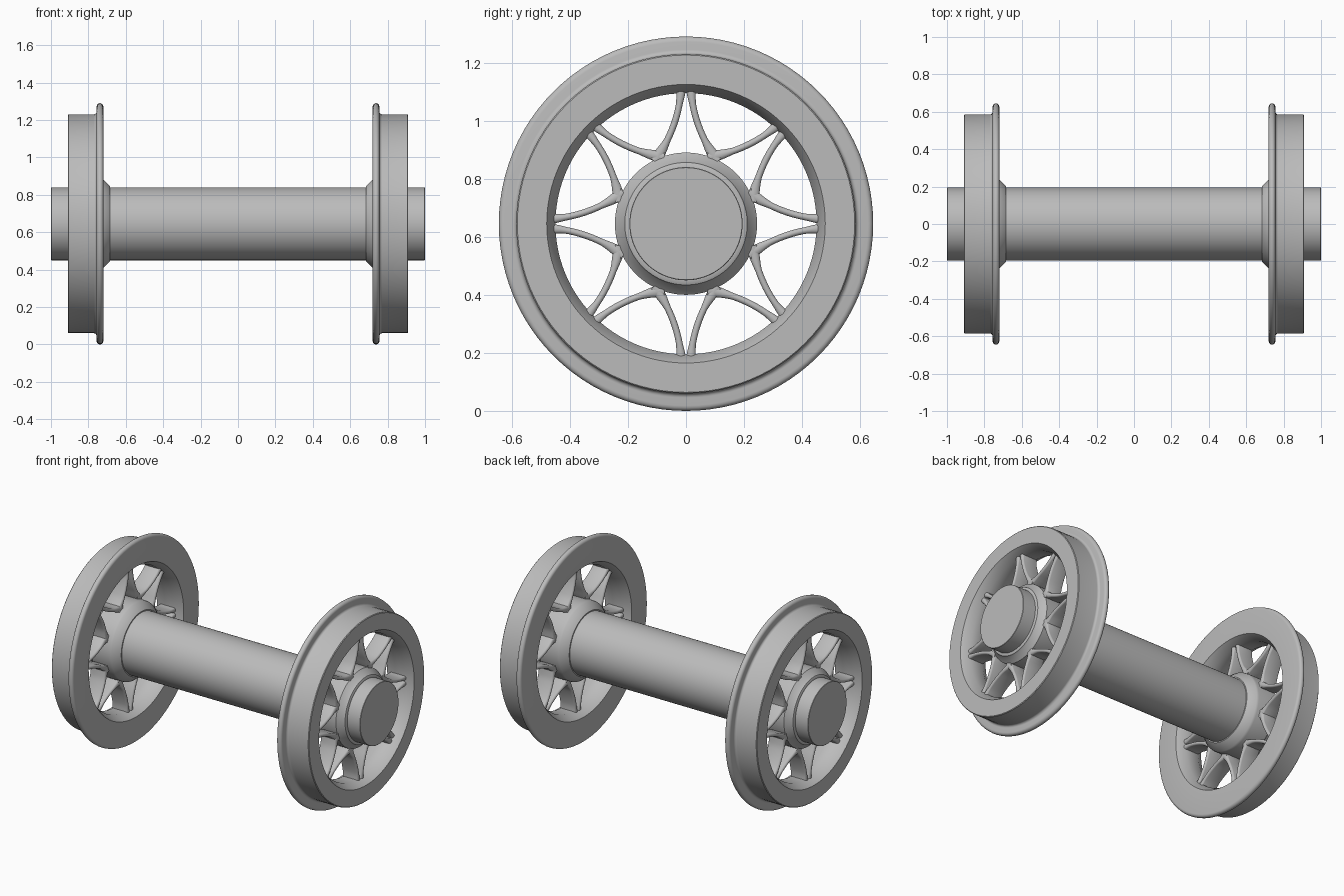
import bpy, bmesh, math
from mathutils import Vector, Matrix

cube = bpy.data.objects.get("Cube")
if cube:
    bpy.data.objects.remove(cube, do_unlink=True)

CENTRE_Z = 0.645
steel = bpy.data.materials.new("grey steel")
steel.use_nodes = True
grey = (0.5, 0.5, 0.5, 1)
steel.diffuse_color = grey
steel.node_tree.nodes["Principled BSDF"].inputs["Base Color"].default_value = grey


def finish(name, bm, angle=35):
    bmesh.ops.recalc_face_normals(bm, faces=bm.faces)
    mesh = bpy.data.meshes.new(name)
    bm.to_mesh(mesh)
    bm.free()
    mesh.materials.append(steel)
    obj = bpy.data.objects.new(name, mesh)
    obj.location.z = CENTRE_Z
    bpy.context.collection.objects.link(obj)
    bpy.ops.object.select_all(action='DESELECT')
    obj.select_set(True)
    bpy.context.view_layer.objects.active = obj
    bpy.ops.object.shade_smooth_by_angle(angle=math.radians(angle))
    return obj


def bridge(bm, a, b):
    n = len(a)
    for i in range(n):
        j = (i + 1) % n
        bm.faces.new((a[i], a[j], b[j], b[i]))


def lathe(name, profile, closed, steps=96):
    """Turn (x, radius) points round the x axis."""
    bm = bmesh.new()
    rings = [[bm.verts.new((x, r * math.cos(k * math.tau / steps), r * math.sin(k * math.tau / steps)))
              for k in range(steps)] for x, r in profile]
    for a, b in zip(rings, rings[1:]):
        bridge(bm, a, b)
    if closed:
        bridge(bm, rings[-1], rings[0])
    else:
        bm.faces.new(rings[0])
        bm.faces.new(rings[-1])
    return finish(name, bm)


def arc(cx, cr, rad, start, end, steps=8):
    angles = [math.radians(start + (end - start) * i / steps) for i in range(steps + 1)]
    return [(cx + rad * math.cos(a), cr + rad * math.sin(a)) for a in angles]


def spokes(name, side):
    """Eight pairs of curved arms that meet at the rim and spread to the hub."""
    bm = bmesh.new()
    p0, p1, p2 = Vector((0.017, 0.465)), Vector((0.024, 0.335)), Vector((0.108, 0.215))
    steps, sides = 16, 20
    for k in range(8):
        for mirror in (1, -1):
            turn = Matrix.Rotation(k * math.tau / 8, 3, 'X')
            rings = []
            for i in range(steps + 1):
                t = i / steps
                p = p0 * (1 - t) ** 2 + p1 * 2 * t * (1 - t) + p2 * t * t
                d = ((p1 - p0) * (1 - t) + (p2 - p1) * t).normalized()
                n = Vector((d.y, -d.x))
                # arms flare where they join the rim and the hub
                half = 0.0115 + 0.012 * max(0, t - 0.7) / 0.3 + 0.006 * max(0, 0.2 - t) / 0.2
                ring = []
                for s in range(sides):
                    a = math.tau * (s + 0.5) / sides
                    depth = math.cos(a) * 0.012 + math.copysign(0.043, math.cos(a))
                    q = p + n * half * math.sin(a)
                    ring.append(bm.verts.new(turn @ Vector((side * (0.815 + depth), q.x * mirror, q.y))))
                rings.append(ring)
            for a, b in zip(rings, rings[1:]):
                bridge(bm, a, b)
            bm.faces.new(rings[0])
            bm.faces.new(rings[-1])
    return finish(name, bm)


# rim section: rounded flange, fillet, tread, drafted inner faces
rim = ([(0.72, 0.48)] + arc(0.738, 0.627, 0.018, 180, 0)
       + arc(0.771, 0.60, 0.015, 180, 270, 5)
       + [(0.906, 0.585), (0.91, 0.581), (0.91, 0.48), (0.86, 0.45), (0.77, 0.45)])
hub = [(0.685, 0.19), (0.685, 0.202), (0.725, 0.242), (0.74, 0.245),
       (0.865, 0.245), (0.895, 0.215), (0.905, 0.211), (0.91, 0.2), (0.91, 0.19)]

lathe("axle", [(-1, 0.193), (-0.998, 0.195), (0.998, 0.195), (1, 0.193)], False)
for label, side in (("left", 1), ("right", -1)):
    lathe(label + "_wheel_rim", [(side * x, r) for x, r in rim], True)
    lathe(label + "_wheel_hub", [(side * x, r) for x, r in hub], True)
    spokes(label + "_wheel_spokes", side)
